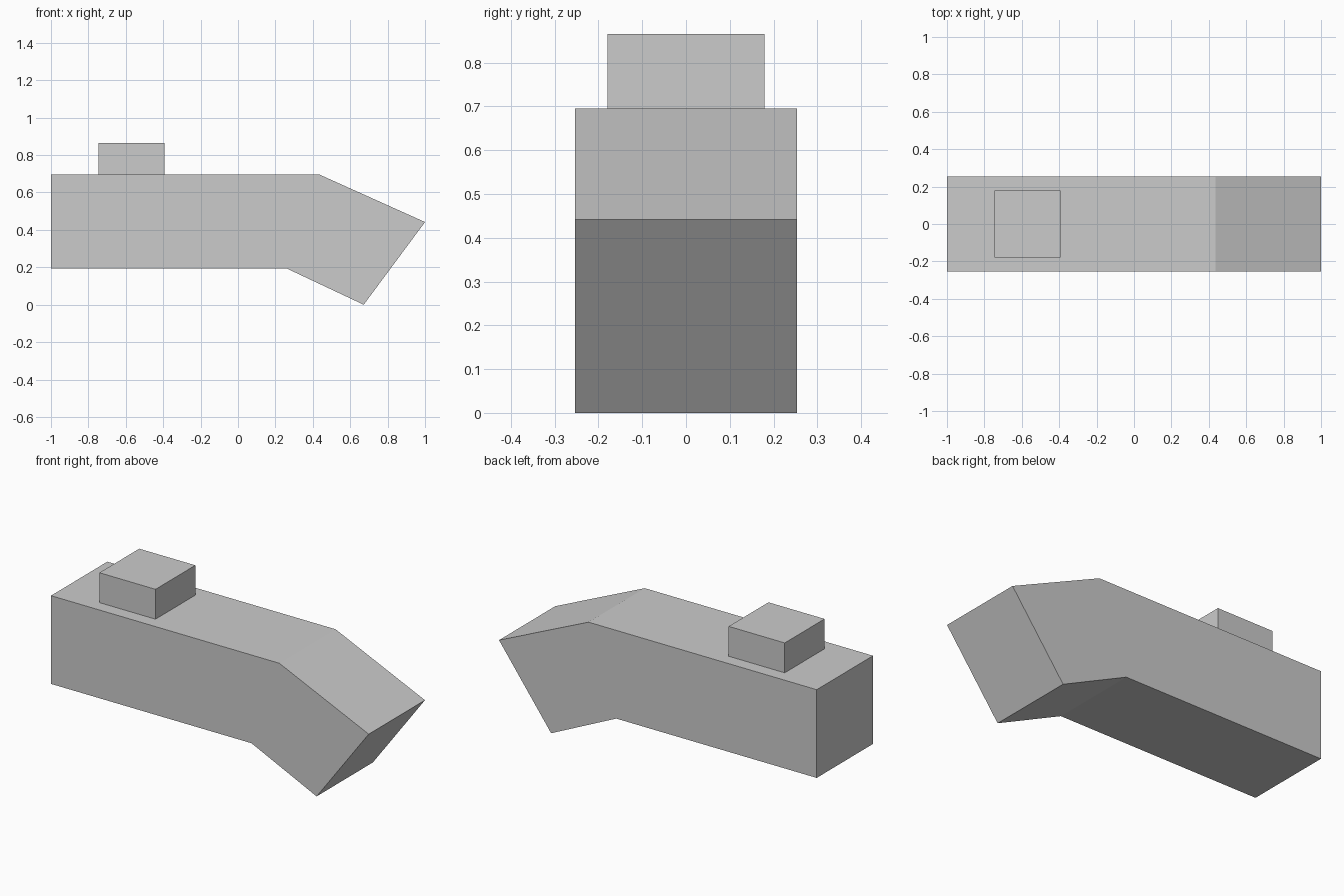
import bpy
import bmesh

if "Cube" in bpy.data.objects:
    bpy.data.objects.remove(bpy.data.objects["Cube"])


def extrude_profile(name, profile, half_depth):
    """Extrude an (x, z) outline symmetrically along y."""
    bm = bmesh.new()
    face = bm.faces.new([bm.verts.new((x, -half_depth, z)) for x, z in profile])
    result = bmesh.ops.extrude_face_region(bm, geom=[face])
    verts = [v for v in result["geom"] if isinstance(v, bmesh.types.BMVert)]
    bmesh.ops.translate(bm, verts=verts, vec=(0, 2 * half_depth, 0))
    bmesh.ops.recalc_face_normals(bm, faces=bm.faces)
    mesh = bpy.data.meshes.new(name)
    bm.to_mesh(mesh)
    bm.free()
    obj = bpy.data.objects.new(name, mesh)
    bpy.context.collection.objects.link(obj)
    return obj


# Bent beam: straight bar whose right end turns downwards
extrude_profile("bent_beam", [
    (-1.0, 0.193), (0.262, 0.193), (0.672, 0.0),
    (1.0, 0.442), (0.437, 0.695), (-1.0, 0.695),
], 0.253)

# Small block resting on the top near the left end
extrude_profile("top_block", [
    (-0.747, 0.695), (-0.394, 0.695), (-0.394, 0.865), (-0.747, 0.865),
], 0.179)
